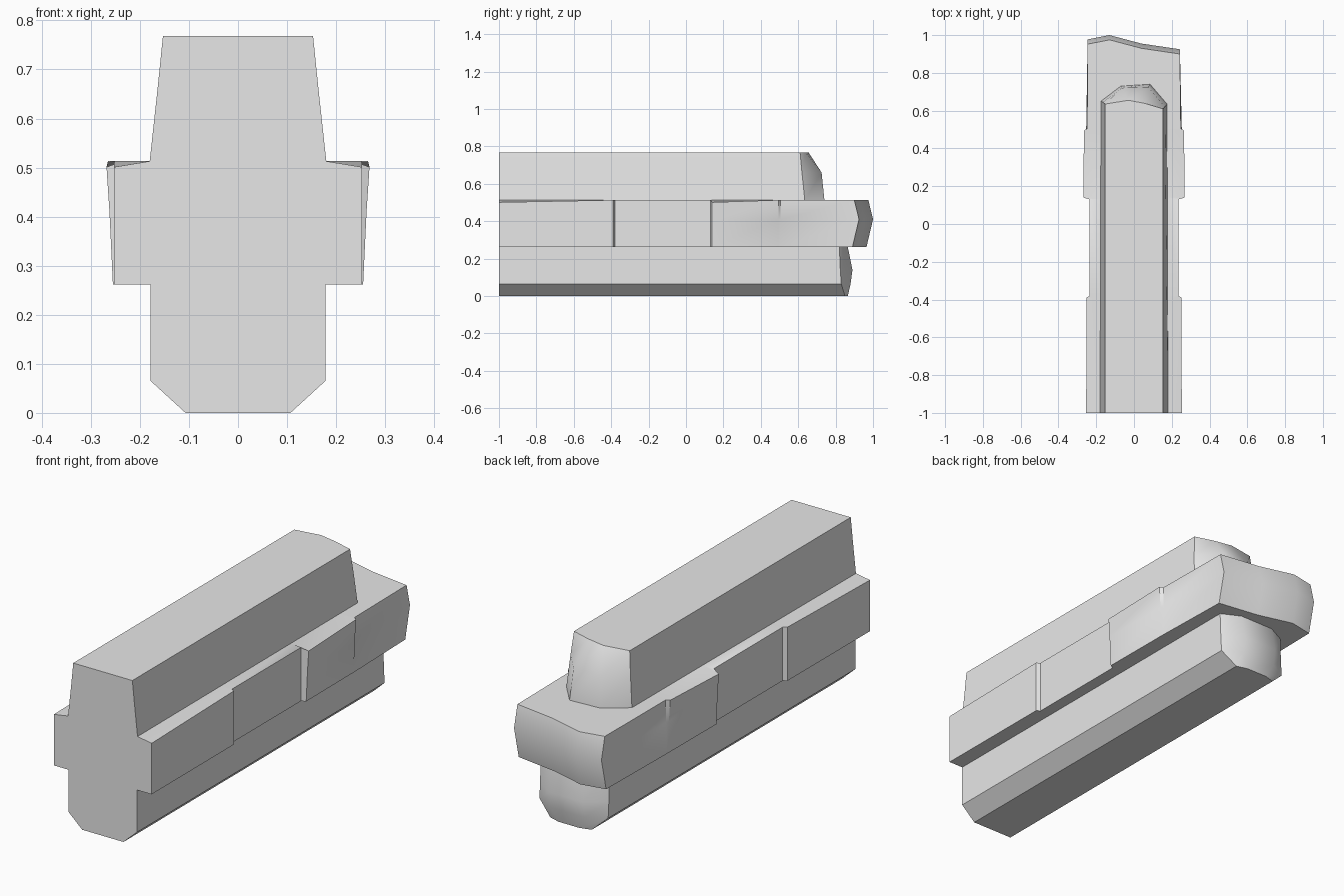
import bpy
import bmesh
import math

cube = bpy.data.objects.get("Cube")
if cube:
    bpy.data.objects.remove(cube, do_unlink=True)

grey = bpy.data.materials.new("plain grey")
grey.use_nodes = True
grey.diffuse_color = (0.8, 0.8, 0.8, 1)
grey.node_tree.nodes["Principled BSDF"].inputs["Base Color"].default_value = (0.8, 0.8, 0.8, 1)

FRONT = -1.0


def loft(name, layers):
    """Stack horizontal outlines of (x, y, z) points into a closed solid."""
    bm = bmesh.new()
    rings = [[bm.verts.new(p) for p in layer] for layer in layers]
    for low, high in zip(rings, rings[1:]):
        for i in range(len(low)):
            j = (i + 1) % len(low)
            bm.faces.new((low[i], low[j], high[j], high[i]))
    bm.faces.new(rings[0][::-1])
    bm.faces.new(rings[-1])
    bmesh.ops.remove_doubles(bm, verts=bm.verts, dist=0.0005)
    bmesh.ops.recalc_face_normals(bm, faces=bm.faces)
    mesh = bpy.data.meshes.new(name)
    bm.to_mesh(mesh)
    bm.free()
    mesh.materials.append(grey)
    obj = bpy.data.objects.new(name, mesh)
    bpy.context.collection.objects.link(obj)
    bpy.ops.object.select_all(action="DESELECT")
    obj.select_set(True)
    bpy.context.view_layer.objects.active = obj
    bpy.ops.object.shade_smooth_by_angle(angle=math.radians(38))


def bar_layer(z, half, back):
    """Straight bar outline; back lists the rear points from +x to -x."""
    pts = [(-half, FRONT), (half, FRONT)] + back
    return [(x, y, z) for x, y in pts]


# Lower bar with chamfered underside and a bulging rear end
def lower_layer(z, half, side_y, mid_y):
    inner = half * 0.5
    return bar_layer(z, half, [(half, side_y), (inner, mid_y),
                               (-inner, mid_y), (-half, side_y)])


loft("lower_bar", [
    lower_layer(0, 0.107, 0.85, 0.865),
    lower_layer(0.065, 0.178, 0.83, 0.88),
    lower_layer(0.14, 0.178, 0.825, 0.89),
    lower_layer(0.262, 0.178, 0.82, 0.865),
])


# Middle slab with a side recess, raised side panel and wavy rear end
def side(bulge_front, bulge_back, rear, drop):
    """Side stations as (half width, y, lowering of the edge)."""
    return [(0.253, FRONT, drop), (0.252, -0.39, 0), (0.235, -0.38, 0),
            (0.235, 0.13, 0), (bulge_front, 0.14, drop),
            (bulge_back, 0.495, 0), (rear, 0.505, 0)]


def slab_layer(z, stations, back):
    right = [(x, y, z - d) for x, y, d in stations]
    left = [(-x, y, w) for x, y, w in reversed(right)]
    return right + [(x, y, z) for x, y in back] + left


def wave(shift):
    return [(0.243, 0.905 + shift), (0.04, 0.935 + shift),
            (-0.13, 0.98 + shift), (-0.246, 0.957 + shift)]


bottom = slab_layer(0.262, side(0.255, 0.253, 0.253, 0), wave(-0.015))
middle = slab_layer(0.41, side(0.262, 0.258, 0.25, 0), wave(0.02))
top = slab_layer(0.513, side(0.268, 0.265, 0.248, 0.012), wave(-0.005))
deck = [(max(-0.18, min(0.18, x)), y, 0.513) for x, y, z in top]
loft("middle_slab", [bottom, middle, top, deck])

# Upper bar with tapered sides and a faceted rear end
loft("upper_bar", [
    bar_layer(0.513, 0.18, [(0.175, 0.635), (0.085, 0.74),
                            (-0.07, 0.73), (-0.175, 0.65)]),
    bar_layer(0.66, 0.164, [(0.164, 0.62), (0.075, 0.725),
                            (-0.065, 0.72), (-0.164, 0.645)]),
    bar_layer(0.768, 0.153, [(0.153, 0.61), (0.06, 0.638),
                             (-0.03, 0.655), (-0.153, 0.635)]),
])
